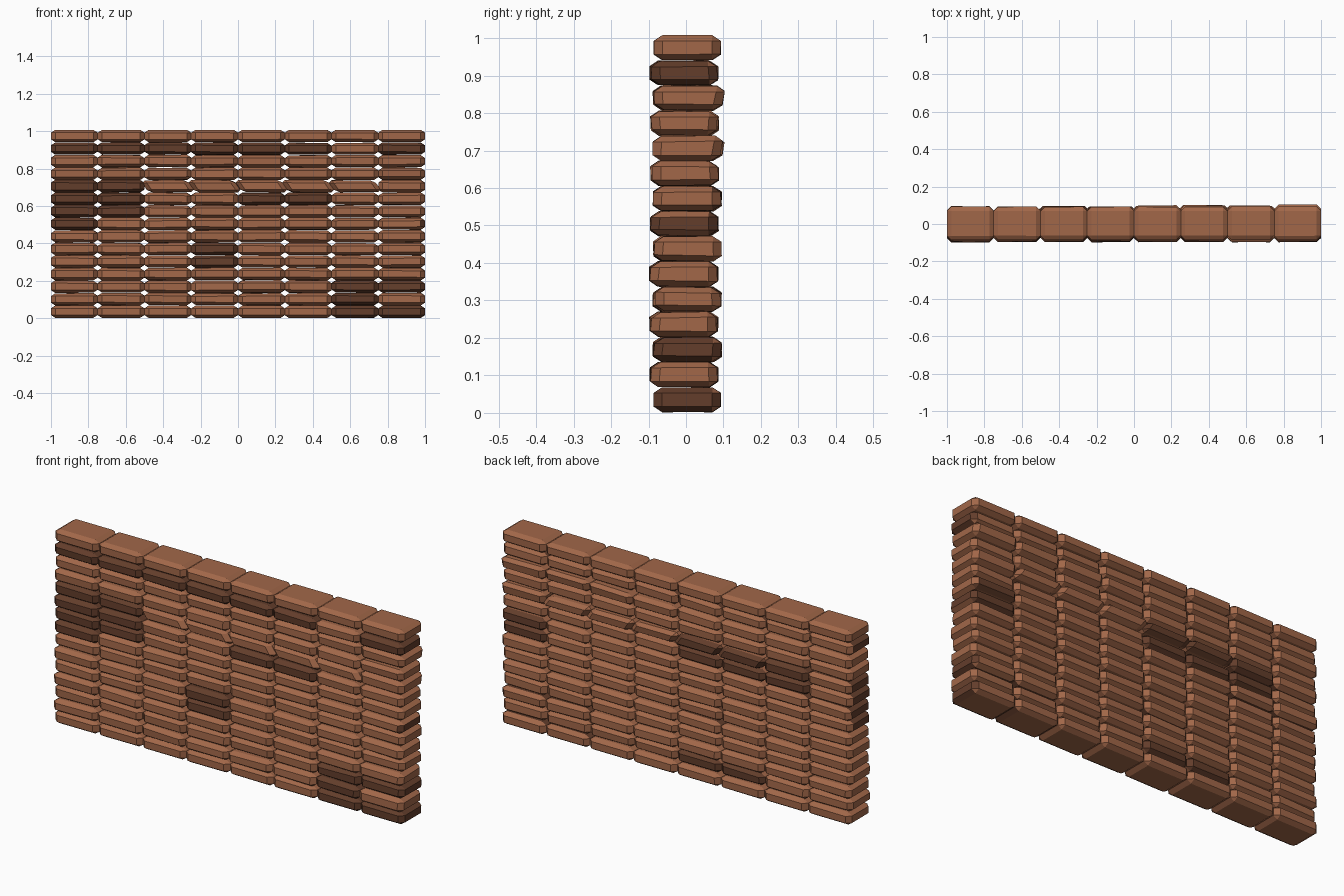
import bpy, bmesh, random
from mathutils import Vector

if "Cube" in bpy.data.objects:
    bpy.data.objects.remove(bpy.data.objects["Cube"])

random.seed(4)
COLS, ROWS = 8, 15
SIZE = Vector((0.25, 0.178, 0.066))       # one brick
CHAMFER = Vector((0.023, 0.023, 0.015))   # chamfer width along each axis


def material(name, rgb):
    m = bpy.data.materials.new(name)
    m.diffuse_color = (*rgb, 1)
    m.use_nodes = True
    m.node_tree.nodes["Principled BSDF"].inputs["Base Color"].default_value = m.diffuse_color
    return m


light = material("light_brown_brick", (0.36, 0.136, 0.066))
dark = material("dark_brown_brick", (0.125, 0.047, 0.024))

# Dark bricks on the front, back and right end: row -> columns
DARK_FRONT = {13: (0, 1, 2, 3, 4, 5, 7), 10: (0, 1), 9: (0, 1, 4, 5), 8: (0, 1),
              7: (0,), 5: (3,), 4: (3,), 2: (6, 7), 1: (6,), 0: (6, 7)}
DARK_BACK = {10: (1, 2, 3), 9: (1, 2, 3), 8: (7,), 7: (7,), 1: (2, 3)}
DARK_END = (0, 2, 7, 13)


def is_dark(face, row, col):
    n = face.normal
    if n.x > 0.6 and col == COLS - 1:
        return row in DARK_END
    if n.y > 0.2:
        return col in DARK_BACK.get(row, ())
    if n.z < -0.9 and row == 0:
        return False
    return col in DARK_FRONT.get(row, ())


def add_brick(target, row, col):
    """Chamfered brick with slightly uneven corners."""
    bm = bmesh.new()
    bmesh.ops.create_cube(bm, size=1)
    shift = 0.005 if row % 2 == 0 else -0.006
    if row == 13 or row in (1, 3, 5):
        shift = -0.008
    for v in bm.verts:
        p = Vector([v.co[i] * SIZE[i] for i in range(3)])
        rough = 0.3 if row in (0, 14) else 1.0
        p.y += random.uniform(-0.005, 0.005) * rough
        p.z += random.uniform(-0.003, 0.002) * rough * (1 if p.z > 0 else -1)
        # slanted, loosened bricks in the damaged course
        if row == 10 and 2 <= col <= 6:
            p.x += 0.022 if p.z < 0 else -0.022
        if row in (10, 12) and p.y > 0 and p.z > 0 and col > 3:
            p.y += 0.01
        v.co = Vector([p[i] / CHAMFER[i] for i in range(3)])
    bmesh.ops.bevel(bm, geom=bm.edges[:], offset=1.0, segments=1,
                    affect='EDGES', clamp_overlap=True)
    centre = Vector((-1 + (col + 0.5) * 0.25, shift * 0.7, 0.035 + row * 0.0671))
    for v in bm.verts:
        v.co = Vector([v.co[i] * CHAMFER[i] for i in range(3)]) + centre
    bm.normal_update()
    for f in bm.faces:
        f.material_index = int(is_dark(f, row, col))
    # merge into the course mesh
    tmp = bpy.data.meshes.new("brick_tmp")
    bm.to_mesh(tmp)
    bm.free()
    target.from_mesh(tmp)
    bpy.data.meshes.remove(tmp)


# One object for each course of bricks
for row in range(ROWS):
    course = bmesh.new()
    for col in range(COLS):
        add_brick(course, row, col)
    mesh = bpy.data.meshes.new(f"brick_course_{row + 1}")
    mesh.materials.append(light)
    mesh.materials.append(dark)
    course.to_mesh(mesh)
    course.free()
    obj = bpy.data.objects.new(f"brick_course_{row + 1}", mesh)
    bpy.context.collection.objects.link(obj)
